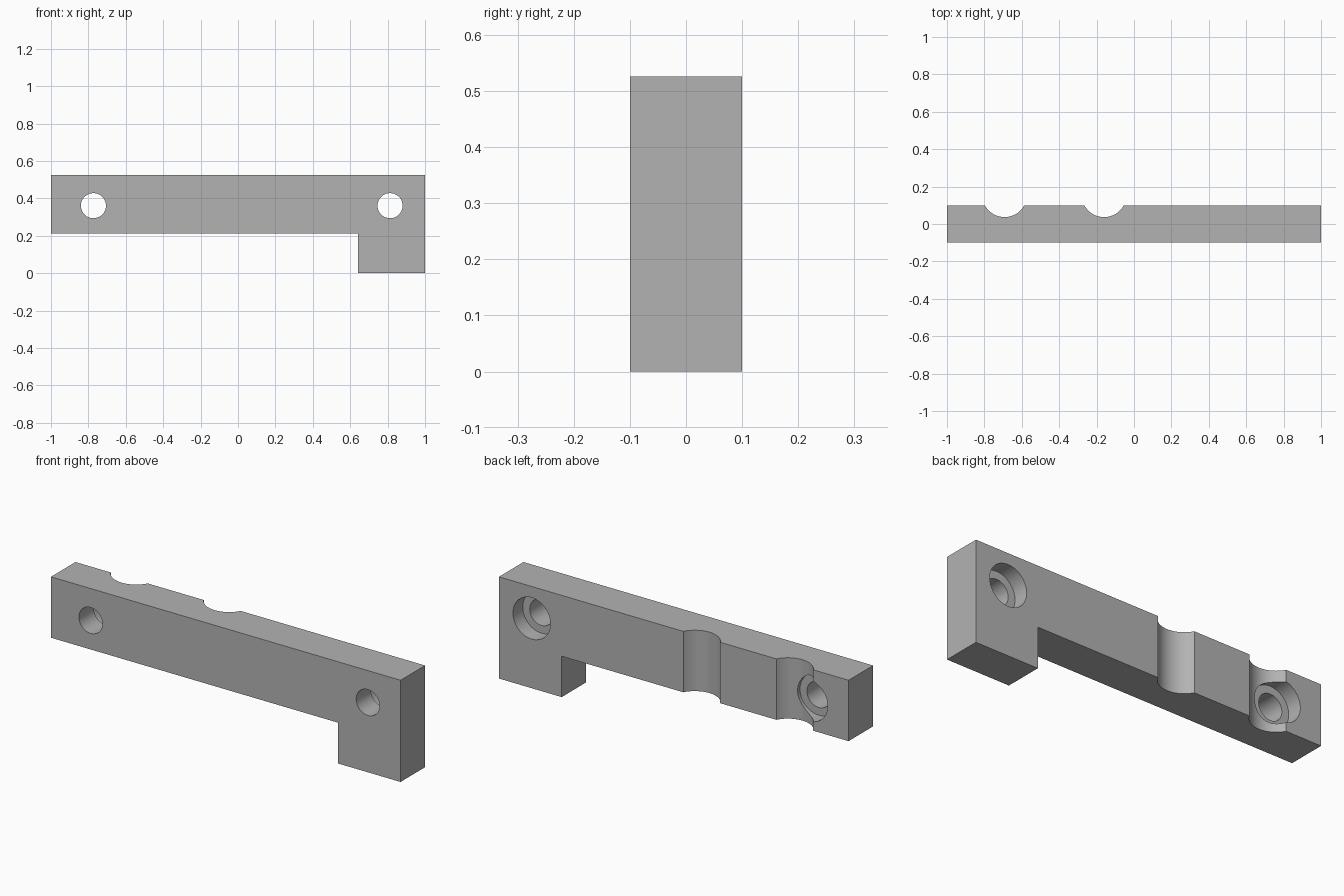
import bpy, bmesh, math
from mathutils import Matrix

default = bpy.data.objects.get("Cube")
if default:
    bpy.data.objects.remove(default, do_unlink=True)

HALF_Y, TOP, STEP = 0.1, 0.526, 0.211

grey = bpy.data.materials.new("plain grey")
grey.use_nodes = True
grey.diffuse_color = (0.45, 0.45, 0.45, 1)
grey.node_tree.nodes["Principled BSDF"].inputs["Base Color"].default_value = (0.45, 0.45, 0.45, 1)


def add_object(name, bm):
    bmesh.ops.recalc_face_normals(bm, faces=bm.faces)
    mesh = bpy.data.meshes.new(name)
    bm.to_mesh(mesh)
    bm.free()
    mesh.materials.append(grey)
    obj = bpy.data.objects.new(name, mesh)
    bpy.context.collection.objects.link(obj)
    return obj


def cylinder(name, radius, length, centre, along_y):
    bm = bmesh.new()
    turn = Matrix.Rotation(math.pi / 2, 4, "X") if along_y else Matrix()
    bmesh.ops.create_cone(bm, cap_ends=True, segments=64, radius1=radius, radius2=radius,
                          depth=length, matrix=Matrix.Translation(centre) @ turn)
    obj = add_object(name, bm)
    obj.hide_render = True
    return obj


# Stepped bar: a side profile pushed through the thickness
bm = bmesh.new()
profile = [(-1, STEP), (0.641, STEP), (0.641, 0), (1, 0), (1, TOP), (-1, TOP)]
face = bm.faces.new([bm.verts.new((x, -HALF_Y, z)) for x, z in profile])
pushed = bmesh.ops.extrude_face_region(bm, geom=[face])
bmesh.ops.translate(bm, vec=(0, 2 * HALF_Y, 0),
                    verts=[v for v in pushed["geom"] if isinstance(v, bmesh.types.BMVert)])
bar = add_object("mounting_bar", bm)

# Round vertical grooves in the back, then bolt holes with counterbores
cutters = [cylinder("groove_cutter", 0.12, 1.6, (x, 0.157, 0.3), False) for x in (-0.692, -0.16)]
for x in (-0.773, 0.813):
    cutters.append(cylinder("bolt_hole_cutter", 0.067, 0.6, (x, 0, 0.361), True))
    cutters.append(cylinder("counterbore_cutter", 0.107, 0.4, (x, 0.22, 0.361), True))

bpy.ops.object.select_all(action="DESELECT")
bpy.context.view_layer.objects.active = bar
bar.select_set(True)
for cutter in cutters:
    mod = bar.modifiers.new("cut", "BOOLEAN")
    mod.operation = "DIFFERENCE"
    mod.solver = "EXACT"
    mod.object = cutter
    bpy.ops.object.modifier_apply(modifier=mod.name)
    bpy.data.objects.remove(cutter, do_unlink=True)

bpy.ops.object.shade_smooth_by_angle(angle=math.radians(30))
